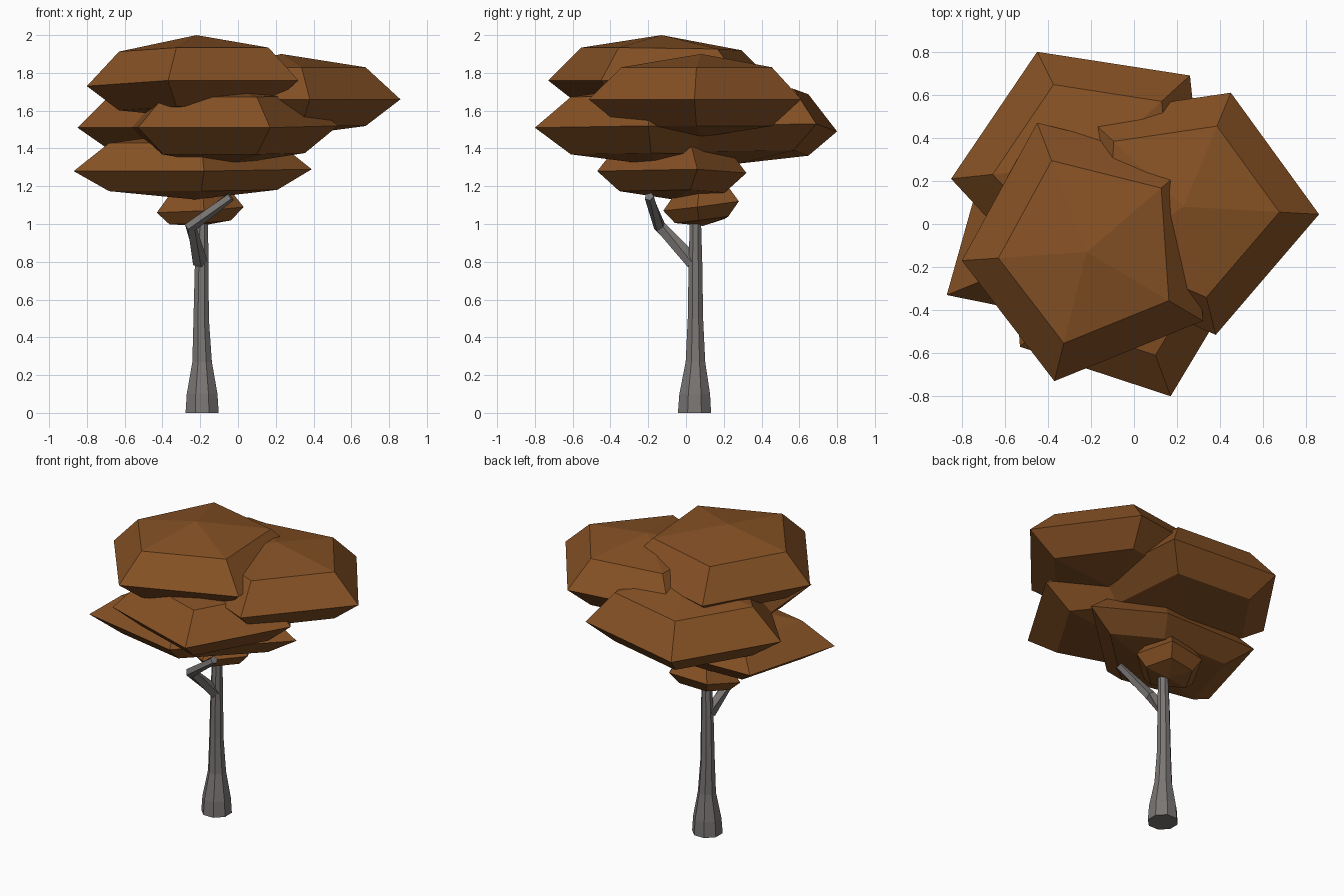
import bpy, bmesh, math
from mathutils import Vector

if "Cube" in bpy.data.objects:
    bpy.data.objects.remove(bpy.data.objects["Cube"])


def material(name, rgb):
    m = bpy.data.materials.new(name)
    m.diffuse_color = (*rgb, 1)
    m.use_nodes = True
    m.node_tree.nodes["Principled BSDF"].inputs["Base Color"].default_value = m.diffuse_color
    return m


LEAF = material("autumn_brown", (0.235, 0.082, 0.018))
BARK = material("bark_grey", (0.195, 0.182, 0.175))


def finish(name, bm, mat):
    bmesh.ops.recalc_face_normals(bm, faces=bm.faces)
    me = bpy.data.meshes.new(name)
    bm.to_mesh(me)
    bm.free()
    me.materials.append(mat)
    ob = bpy.data.objects.new(name, me)
    bpy.context.collection.objects.link(ob)


def bridge(bm, a, b):
    n = len(a)
    for i in range(n):
        bm.faces.new((a[i], a[(i + 1) % n], b[(i + 1) % n], b[i]))


def clump(name, centre, rim, up, down):
    """Flattened five-sided sphere: widest rim, two smaller rings, two tips."""
    bm = bmesh.new()
    c = Vector(centre)
    k = math.sqrt(0.5)

    def ring(scale, dz):
        return [bm.verts.new((c.x + (x - c.x) * scale, c.y + (y - c.y) * scale,
                              c.z + (z - c.z) * scale + dz)) for x, y, z in rim]
    upper, mid, lower = ring(k, up * k), ring(1, 0), ring(k, -down * k)
    bridge(bm, upper, mid)
    bridge(bm, mid, lower)
    for r, dz in ((upper, up), (lower, -down)):
        tip = bm.verts.new(c + Vector((0, 0, dz)))
        for i in range(5):
            bm.faces.new((r[i], r[(i + 1) % 5], tip))
    finish(name, bm, LEAF)


def limb(name, stations, sides, turn=0):
    """Tube through (point, radius, axis) stations."""
    bm = bmesh.new()
    rings = []
    for p, r, axis in stations:
        q = Vector(axis).to_track_quat('Z', 'Y')
        rings.append([bm.verts.new(Vector(p) + q @ Vector((
            r * math.cos(turn + math.tau * i / sides),
            r * math.sin(turn + math.tau * i / sides), 0))) for i in range(sides)])
    for a, b in zip(rings, rings[1:]):
        bridge(bm, a, b)
    bm.faces.new(rings[0])
    bm.faces.new(rings[-1])
    finish(name, bm, BARK)


# Foliage clumps, top to bottom
clump("foliage_top", (-0.22, -0.13, 1.75),
      [(-0.80, -0.17, 1.73), (-0.37, -0.73, 1.76), (0.32, -0.45, 1.76),
       (0.27, 0.29, 1.75), (-0.45, 0.47, 1.74)], 0.25, 0.19)
clump("foliage_right", (0.23, 0.08, 1.66),
      [(0.86, 0.045, 1.66), (0.45, 0.61, 1.66), (-0.23, 0.51, 1.66),
       (-0.25, -0.24, 1.66), (0.38, -0.515, 1.66)], 0.24, 0.20)
clump("foliage_back", (-0.19, 0.28, 1.51),
      [(-0.85, 0.21, 1.51), (-0.45, 0.80, 1.49), (0.26, 0.69, 1.53),
       (0.34, -0.06, 1.52), (-0.33, -0.35, 1.51)], 0.27, 0.19)
clump("foliage_front", (-0.07, -0.15, 1.51),
      [(0.17, -0.80, 1.51), (0.53, -0.20, 1.52), (0.09, 0.39, 1.51),
       (-0.58, 0.16, 1.51), (-0.53, -0.57, 1.51)], 0.23, 0.20)
clump("foliage_low", (-0.23, -0.07, 1.28),
      [(-0.87, -0.33, 1.28), (-0.18, -0.47, 1.28), (0.39, 0.06, 1.29),
       (0.0, 0.32, 1.27), (-0.69, 0.31, 1.28)], 0.21, 0.15)
clump("foliage_small", (-0.20, 0.09, 1.09),
      [(-0.43, 0.04, 1.06), (-0.18, -0.12, 1.07), (0.03, 0.06, 1.09),
       (-0.07, 0.28, 1.12), (-0.33, 0.25, 1.10)], 0.12, 0.10)

# Trunk, flared at the foot
UP = (0, 0, 1)
limb("trunk", [((-0.19, 0.045, 0), 0.095, UP), ((-0.19, 0.046, 0.10), 0.088, UP),
               ((-0.19, 0.05, 0.27), 0.056, UP), ((-0.195, 0.05, 0.50), 0.044, UP),
               ((-0.192, 0.05, 0.80), 0.039, UP), ((-0.188, 0.05, 1.08), 0.030, UP)],
     8, math.pi / 8)

# Bent side branch
limb("branch", [((-0.20, 0.04, 0.80), 0.042, (-0.2, -0.7, 0.7)),
                ((-0.25, -0.14, 0.985), 0.034, (0.4, -0.6, 0.8)),
                ((-0.04, -0.195, 1.145), 0.026, (0.75, -0.2, 0.6))], 5)
